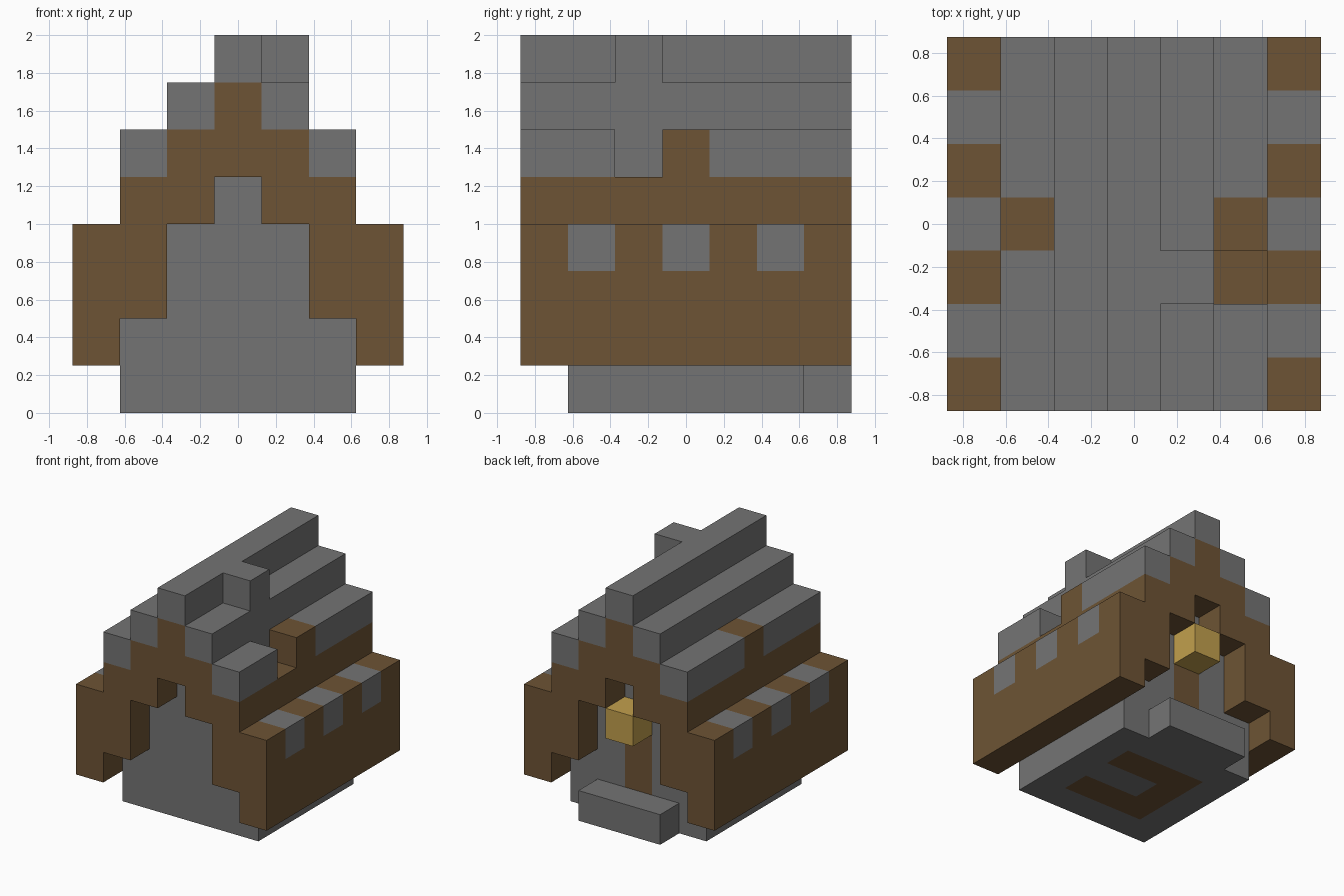
import bpy
import bmesh
from mathutils import Vector

CELL = 0.25
LENGTH = (-3, 3)     # full run of the roof, front to back

if "Cube" in bpy.data.objects:
    bpy.data.objects.remove(bpy.data.objects["Cube"], do_unlink=True)


def material(name, rgb):
    mat = bpy.data.materials.new(name)
    mat.use_nodes = True
    mat.diffuse_color = (*rgb, 1)
    mat.node_tree.nodes["Principled BSDF"].inputs["Base Color"].default_value = (*rgb, 1)
    return mat


STONE, WOOD, GOLD = range(3)
MATERIALS = [
    material("grey stone", (0.175, 0.175, 0.175)),
    material("brown wood", (0.155, 0.088, 0.035)),
    material("lamp gold", (0.54, 0.35, 0.075)),
]
AXES = [Vector(a) * s for a in ((1, 0, 0), (0, 1, 0), (0, 0, 1)) for s in (1, -1)]


def blocks(name, boxes, paint):
    """Fuse boxes of cells (inclusive x, y, z ranges) into one outer skin.
    paint is a material or a rule taking a cell and a face direction."""
    cells = {(x, y, z)
             for bx, by, bz in boxes
             for x in range(bx[0], bx[1] + 1)
             for y in range(by[0], by[1] + 1)
             for z in range(bz[0], bz[1] + 1)}
    bm = bmesh.new()
    for cell in sorted(cells):
        centre = Vector(cell) + Vector((0, 0, 0.5))
        for n in AXES:
            if tuple(int(c) for c in Vector(cell) + n) in cells:
                continue
            u = Vector((n.y, n.z, n.x))
            v = n.cross(u)
            corners = [(centre + (n + u * a + v * b) / 2) * CELL
                       for a, b in ((-1, -1), (1, -1), (1, 1), (-1, 1))]
            face = bm.faces.new([bm.verts.new(c) for c in corners])
            face.material_index = paint(cell, n) if callable(paint) else paint
    bmesh.ops.remove_doubles(bm, verts=bm.verts, dist=0.001)
    mesh = bpy.data.meshes.new(name)
    bm.to_mesh(mesh)
    bm.free()
    for mat in MATERIALS:
        mesh.materials.append(mat)
    obj = bpy.data.objects.new(name, mesh)
    bpy.context.collection.objects.link(obj)
    return obj


def both_sides(x, y, z):
    """The same box on +x and -x."""
    return [(x, y, z), ((-x[1], -x[0]), y, z)]


# Stone room, with a wooden door at the back and a wooden U under the floor
def body_paint(cell, n):
    x, y, z = cell
    door = n.y > 0 and x == 0 and z in (1, 2)
    rug = n.z < 0 and max(abs(x), abs(y)) < 2 and not (x >= 0 and y == 0)
    return WOOD if door or rug else STONE


ROOM = (-2, 2)
blocks("stone_room", [
    ((-2, 2), ROOM, (0, 1)),
    ((-1, 1), ROOM, (2, 3)),
    ((0, 0), ROOM, (4, 4)),
], body_paint)


# Stepped wooden frame, with stone windows along the eaves
def frame_paint(cell, n):
    x, y, z = cell
    window = abs(x) == 3 and z == 3 and y in (-2, 0, 2) and abs(n.y) < 0.5
    under_roof = z == 5 and abs(n.x) > 0.5
    return STONE if window or under_roof else WOOD


blocks("wooden_frame",
       both_sides((3, 3), LENGTH, (1, 3))
       + both_sides((2, 2), LENGTH, (2, 4))
       + both_sides((1, 1), LENGTH, (4, 4))
       + [((-1, 1), LENGTH, (5, 5)), ((0, 0), LENGTH, (6, 6))],
       frame_paint)


# Stone roof courses, each with a wooden patch at mid length in the lowest one
def eave_paint(cell, n):
    return WOOD if cell[1] == 0 else STONE


blocks("roof_ridge", [((0, 0), LENGTH, (7, 7))], STONE)
blocks("upper_roof_left", [((1, 1), LENGTH, (6, 6))], STONE)
blocks("upper_roof_right", [((-1, -1), LENGTH, (6, 6))], STONE)
blocks("lower_roof_right", [((-2, -2), LENGTH, (5, 5))], eave_paint)
blocks("lower_roof_left_front", [((2, 2), (-3, -2), (5, 5))], STONE)
blocks("lower_roof_left_back", [((2, 2), (0, 3), (5, 5))], eave_paint)
blocks("loose_roof_block", [((1, 1), (-1, -1), (7, 7))], STONE)

# Back entrance
blocks("door_step", [((-1, 1), (3, 3), (0, 0))], STONE)
blocks("lamp", [((0, 0), (3, 3), (3, 3))], GOLD)
